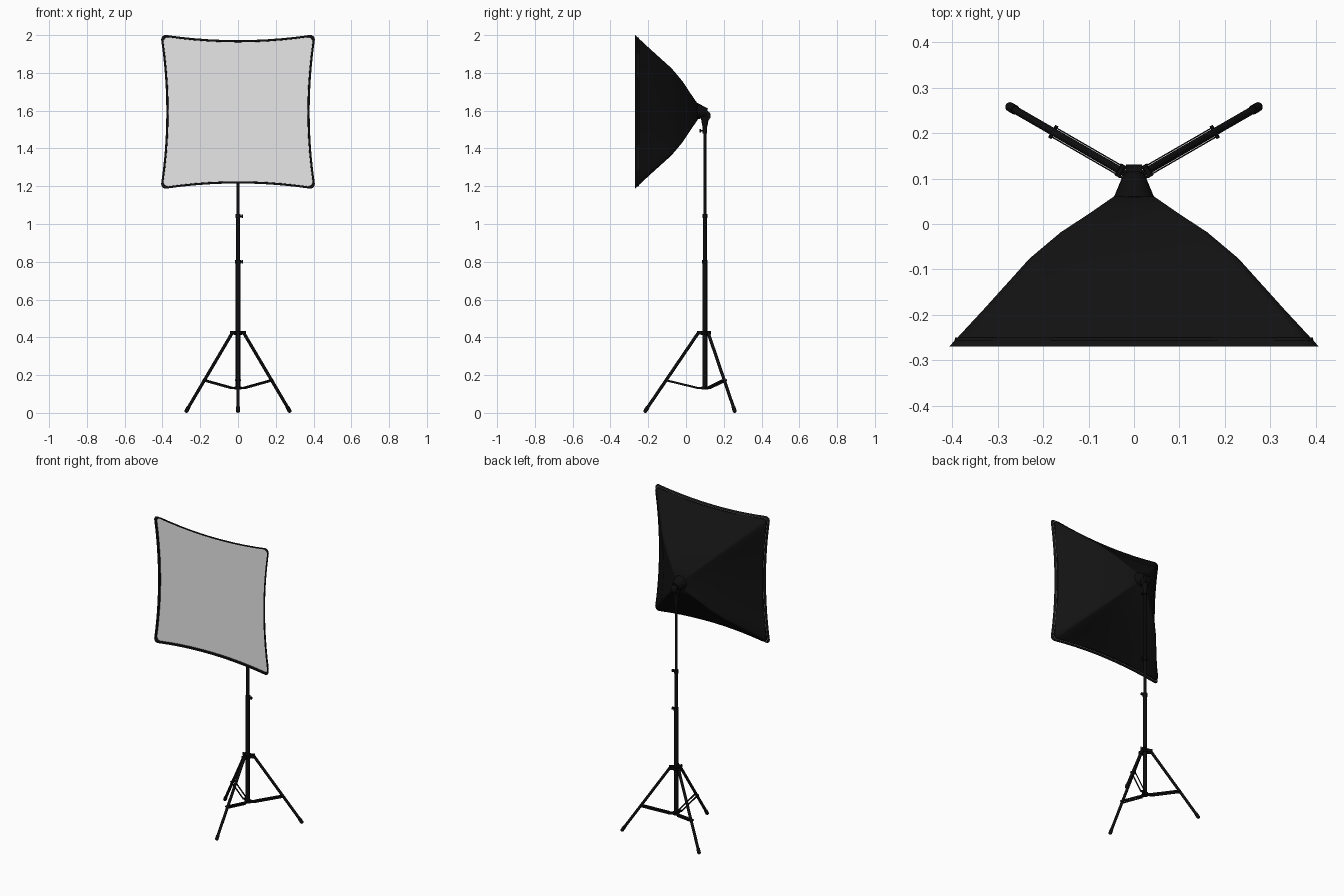
import bpy, bmesh, math
from mathutils import Vector

if "Cube" in bpy.data.objects:
    bpy.data.objects.remove(bpy.data.objects["Cube"])

def material(name, rgb):
    m = bpy.data.materials.new(name)
    m.diffuse_color = (*rgb, 1)
    m.use_nodes = True
    m.node_tree.nodes["Principled BSDF"].inputs["Base Color"].default_value = m.diffuse_color
    return m

FABRIC = material("black fabric", (0.006, 0.006, 0.006))
METAL = material("black metal", (0.004, 0.004, 0.004))
WHITE = material("white diffuser", (0.8, 0.8, 0.8))

PY = 0.10          # pole position in y
CZ = 1.594         # softbox centre height

def finish(name, bm, mat, angle=35):
    bmesh.ops.recalc_face_normals(bm, faces=bm.faces)
    me = bpy.data.meshes.new(name)
    bm.to_mesh(me)
    bm.free()
    me.materials.append(mat)
    ob = bpy.data.objects.new(name, me)
    bpy.context.collection.objects.link(ob)
    bpy.context.view_layer.objects.active = ob
    ob.select_set(True)
    bpy.ops.object.shade_smooth_by_angle(angle=math.radians(angle))
    ob.select_set(False)
    return ob

def rod(name, a, b, r1, r2=None, mat=METAL, seg=20):
    """Cylinder or cone from a to b."""
    a, b = Vector(a), Vector(b)
    d = b - a
    bm = bmesh.new()
    bmesh.ops.create_cone(bm, cap_ends=True, segments=seg, radius1=r1,
                          radius2=r1 if r2 is None else r2, depth=d.length)
    rot = d.to_track_quat('Z', 'Y').to_matrix()
    for v in bm.verts:
        v.co = rot @ v.co + (a + b) / 2
    return finish(name, bm, mat)

def bar(name, a, b, thick, height, mat=METAL):
    """Flat bar from a to b, standing on edge."""
    a, b = Vector(a), Vector(b)
    d = b - a
    bm = bmesh.new()
    bmesh.ops.create_cube(bm, size=1)
    rot = d.to_track_quat('Z', 'Y').to_matrix()
    for v in bm.verts:
        v.co = rot @ Vector((v.co.x * thick, v.co.y * height, v.co.z * d.length)) + (a + b) / 2
    return finish(name, bm, mat)

# ---- softbox: concave square sections with rounded corners ----
def section(h, y, inset=0.0, bow=0.068, n=10):
    c = 0.06 * h                       # corner rounding
    pts = []
    for k in range(4):
        ca, sa = math.cos(k * math.pi / 2), math.sin(k * math.pi / 2)
        side = []
        for i in range(n + 1):
            t = -1 + 2 * i / n
            side.append((t * (h - c), -h * (1 - bow * (1 - t * t))))
        for j in (1, 2, 3):            # corner arc
            a = -math.pi / 2 + j * math.pi / 8
            side.append((h - c + c * math.cos(a), -h + c + c * math.sin(a)))
        for x, z in side:
            s = 1 - inset / h
            pts.append(Vector(((x * ca - z * sa) * s, y, CZ + (x * sa + z * ca) * s)))
    return pts

def loft(bm, sections):
    rings = [[bm.verts.new(p) for p in s] for s in sections]
    n = len(rings[0])
    for r, q in zip(rings, rings[1:]):
        for i in range(n):
            bm.faces.new((r[i], r[(i + 1) % n], q[(i + 1) % n], q[i]))
    return rings

bm = bmesh.new()
rings = loft(bm, [section(0.394, -0.250), section(0.396, -0.270), section(0.407, -0.270),
                  section(0.33, -0.187), section(0.23, -0.076), section(0.161, -0.018),
                  section(0.10, 0.022), section(0.045, 0.06)])
bm.faces.new(rings[-1])
finish("softbox_shell", bm, FABRIC, 40)

# front diffuser cloth, slightly recessed
bm = bmesh.new()
ring = [bm.verts.new(p) for p in section(0.398, -0.258)]
mid = bm.verts.new((0, -0.258, CZ))
for i in range(len(ring)):
    bm.faces.new((mid, ring[i], ring[(i + 1) % len(ring)]))
finish("diffuser_cloth", bm, WHITE)

# ---- lamp head and tilt bracket ----
rod("lamp_neck", (0, 0.055, CZ + 0.002), (0, 0.108, CZ - 0.004), 0.046, 0.024, seg=24)
rod("lamp_rear_cap", (0, 0.10, CZ), (0, 0.112, CZ - 0.002), 0.022)
rod("tilt_joint", (-0.018, 0.104, 1.573), (0.018, 0.104, 1.573), 0.027, seg=24)
rod("tilt_arm", (0, PY, 1.57), (0, PY, 1.515), 0.023, 0.013)
rod("pole_socket", (0, PY, 1.52), (0, PY, 1.478), 0.012)
rod("socket_screw", (0, PY, 1.493), (0, 0.078, 1.493), 0.004, seg=12)
rod("socket_knob", (0, 0.079, 1.493), (0, 0.071, 1.493), 0.009, seg=16)

# ---- telescopic pole ----
for name, z0, z1, r in (("pole_lower", 0.125, 0.80, 0.0125),
                        ("pole_middle", 0.80, 1.04, 0.010),
                        ("pole_upper", 1.04, 1.49, 0.0075)):
    rod(name, (0, PY, z0), (0, PY, z1), r)
for z, r in ((0.80, 0.015), (1.042, 0.0135)):
    rod("pole_clamp", (0, PY, z - 0.01), (0, PY, z + 0.01), r)
    rod("clamp_screw", (0, PY, z), (0.024, PY, z), 0.004, seg=12)
    rod("clamp_knob", (0.019, PY, z), (0.027, PY, z), 0.009, seg=16)

# ---- tripod ----
rod("upper_hub", (0, PY, 0.412), (0, PY, 0.434), 0.021)
rod("lower_hub", (0, PY, 0.124), (0, PY, 0.140), 0.019)
for deg in (30, 150, 270):
    a = math.radians(deg)
    out = Vector((math.cos(a), math.sin(a), 0))
    side = Vector((-math.sin(a), math.cos(a), 0))

    def at(r, z, s=0):
        return Vector((0, PY, z)) + out * r + side * s

    # leg tube and rubber foot
    rod("leg", at(0.034, 0.425), at(0.312, 0.016), 0.0085, seg=16)
    rod("foot", at(0.302, 0.031), at(0.315, 0.0105), 0.0105, seg=16)
    bm = bmesh.new()
    bmesh.ops.create_uvsphere(bm, u_segments=16, v_segments=8, radius=0.0105)
    bmesh.ops.translate(bm, verts=bm.verts, vec=at(0.315, 0.0105))
    finish("foot_tip", bm, METAL)
    # hub tabs holding leg and braces
    rod("leg_pivot", at(0.034, 0.424, -0.015), at(0.034, 0.424, 0.015), 0.006, seg=12)
    bar("lower_tab", at(0.01, 0.132), at(0.044, 0.132), 0.016, 0.012)
    rod("brace_bolt", at(0.205, 0.172, -0.016), at(0.205, 0.172, 0.016), 0.004, seg=12)
    for s in (-1, 1):
        bar("upper_tab", at(0.01, 0.424, s * 0.0115), at(0.042, 0.424, s * 0.0115), 0.005, 0.018)
        bar("brace", at(0.038, 0.132, s * 0.011), at(0.208, 0.173, s * 0.011), 0.003, 0.011)
